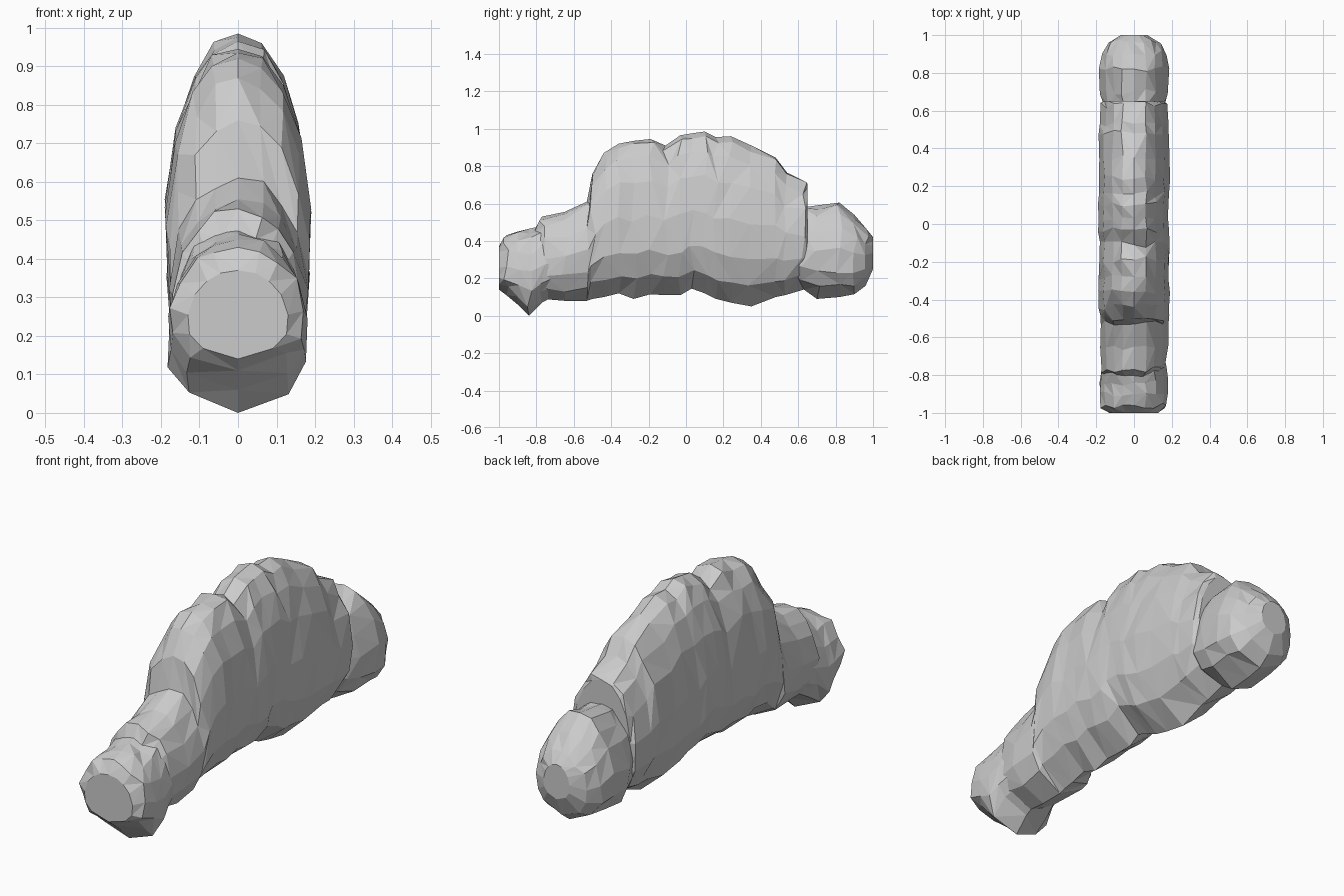
import bpy
import bmesh
import random

random.seed(4)

cube = bpy.data.objects.get("Cube")
if cube:
    bpy.data.objects.remove(cube, do_unlink=True)

# One plain grey for the whole model
grey = bpy.data.materials.new("plain grey")
colour = (0.6, 0.6, 0.6, 1)
grey.diffuse_color = colour
grey.use_nodes = True
shader = next(n for n in grey.node_tree.nodes if n.type == "BSDF_PRINCIPLED")
shader.inputs["Base Color"].default_value = colour
shader.inputs["Roughness"].default_value = 0.9

# Rounded cross-section: depth below the ridge and width, as fractions
PROFILE = [(.03, .35), (.12, .62), (.27, .86), (.5, 1), (.72, .97), (.88, .7)]


def ring(bm, station, rough):
    """Closed loop of vertices around one lengthwise station."""
    y, low, high, width = station

    def vertex(depth, x):
        dx = dy = dz = 0
        if rough and x:
            dx = random.uniform(-.008, .004) * (1 if x > 0 else -1)
            dy = random.uniform(-.018, .018)
            dz = random.uniform(-.012, .012)
        return bm.verts.new((x + dx, y + dy, high - depth * (high - low) + dz))

    left = [vertex(d, w * width) for d, w in PROFILE]
    right = [vertex(d, -w * width) for d, w in reversed(PROFILE)]
    return [vertex(0, 0)] + left + [vertex(1, 0)] + right


def lobe(name, stations):
    """Faceted lump lofted through (y, bottom, top, half width) stations."""
    bm = bmesh.new()
    last = len(stations) - 1
    rings = [ring(bm, s, 0 < i < last) for i, s in enumerate(stations)]
    for a, b in zip(rings, rings[1:]):
        count = len(a)
        for i in range(count):
            j = (i + 1) % count
            # Random diagonals give an irregular hewn surface
            if random.random() < .5:
                bm.faces.new((a[i], a[j], b[j]))
                bm.faces.new((a[i], b[j], b[i]))
            else:
                bm.faces.new((a[i], a[j], b[i]))
                bm.faces.new((a[j], b[j], b[i]))
    bm.faces.new(rings[0])
    bm.faces.new(rings[-1])
    bmesh.ops.recalc_face_normals(bm, faces=bm.faces)
    mesh = bpy.data.meshes.new(name)
    bm.to_mesh(mesh)
    bm.free()
    mesh.materials.append(grey)
    obj = bpy.data.objects.new(name, mesh)
    bpy.context.collection.objects.link(obj)
    return obj


# Low rounded lump at the front, with a pointed foot
lobe("front_lobe", [
    (-1, .14, .37, .13),
    (-.96, .11, .43, .175),
    (-.9, .06, .45, .185),
    (-.84, 0, .465, .185),
    (-.77, .07, .48, .175),
    (-.68, .12, .46, .15),
])

# Tall arched middle with a stepped front slope
lobe("main_body", [
    (-.81, .12, .46, .13),
    (-.77, .09, .53, .17),
    (-.65, .08, .555, .18),
    (-.53, .08, .61, .18),
    (-.5, .09, .76, .183),
    (-.44, .1, .87, .185),
    (-.36, .12, .92, .187),
    (-.28, .09, .935, .187),
    (-.19, .115, .945, .187),
    (-.11, .11, .91, .185),
    (-.03, .11, .965, .187),
    (.03, .145, .975, .187),
    (.1, .12, .985, .187),
    (.16, .09, .955, .187),
    (.24, .07, .96, .187),
    (.35, .05, .91, .187),
    (.48, .1, .845, .185),
    (.53, .11, .77, .18),
    (.63, .14, .72, .175),
    (.65, .16, .7, .155),
])

# Rounded lump at the back
lobe("rear_lobe", [
    (.56, .2, .5, .12),
    (.63, .14, .58, .16),
    (.7, .09, .59, .18),
    (.82, .1, .605, .183),
    (.9, .115, .54, .175),
    (.96, .16, .47, .14),
    (1, .25, .42, .07),
])
